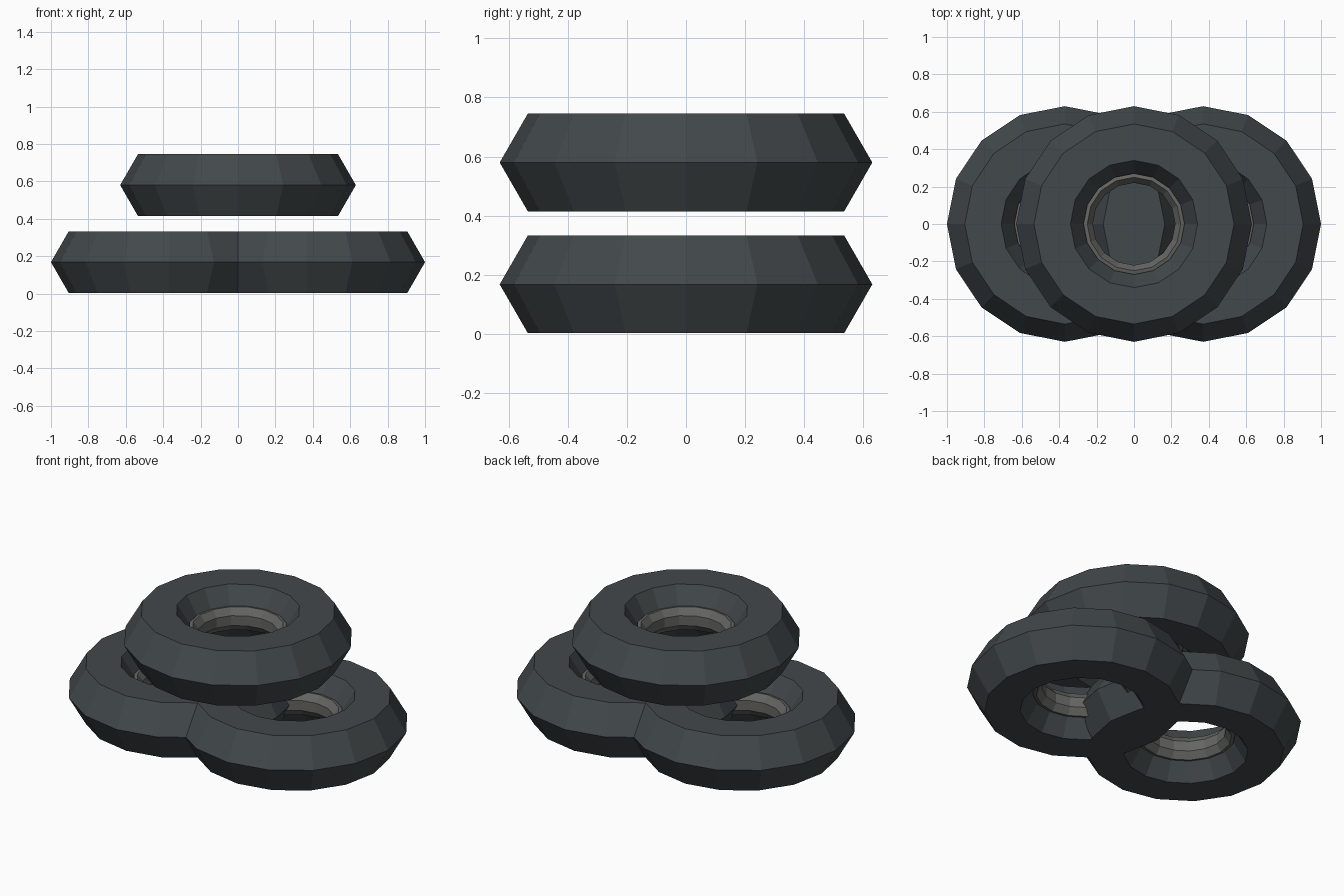
import bpy, bmesh
from math import cos, sin, pi

if "Cube" in bpy.data.objects:
    bpy.data.objects.remove(bpy.data.objects["Cube"])

SIDES = 16


def material(name, rgb):
    m = bpy.data.materials.new(name)
    m.diffuse_color = (*rgb, 1)
    m.use_nodes = True
    m.node_tree.nodes["Principled BSDF"].inputs["Base Color"].default_value = m.diffuse_color
    return m


rubber = material("rubber", (0.055, 0.065, 0.07))
metal = material("metal", (0.13, 0.13, 0.125))


def lathe(name, profile, mat, closed, location):
    """Spin an (r, z) profile around the z axis with flat faces."""
    bm = bmesh.new()
    rings = [[bm.verts.new((r * cos(2 * pi * i / SIDES), r * sin(2 * pi * i / SIDES), z))
              for i in range(SIDES)] for r, z in profile]
    pairs = list(zip(rings, rings[1:]))
    if closed:
        pairs.append((rings[-1], rings[0]))
    for a, b in pairs:
        for i in range(SIDES):
            j = (i + 1) % SIDES
            bm.faces.new((a[i], a[j], b[j], b[i]))
    bmesh.ops.recalc_face_normals(bm, faces=bm.faces)
    me = bpy.data.meshes.new(name)
    bm.to_mesh(me)
    bm.free()
    me.materials.append(mat)
    ob = bpy.data.objects.new(name, me)
    ob.location = location
    bpy.context.collection.objects.link(ob)


# Tyre: hexagonal section whose inner flanks stop at the rim
tyre = [(0.34, -0.165), (0.535, -0.165), (0.63, 0), (0.535, 0.165),
        (0.34, 0.165), (0.265, 0.045), (0.265, -0.045)]
# Rim: thin lipped band, pinched in the middle
rim = [(0.27, -0.065), (0.25, -0.07), (0.22, -0.03), (0.22, 0.03),
       (0.25, 0.07), (0.27, 0.065)]

# Two overlapping tyres below, one stacked above
for label, x, z in (("left", -0.37, 0.168), ("right", 0.37, 0.168), ("top", 0, 0.58)):
    lathe(label + "_tyre", tyre, rubber, True, (x, 0, z))
    lathe(label + "_rim", rim, metal, True, (x, 0, z))
